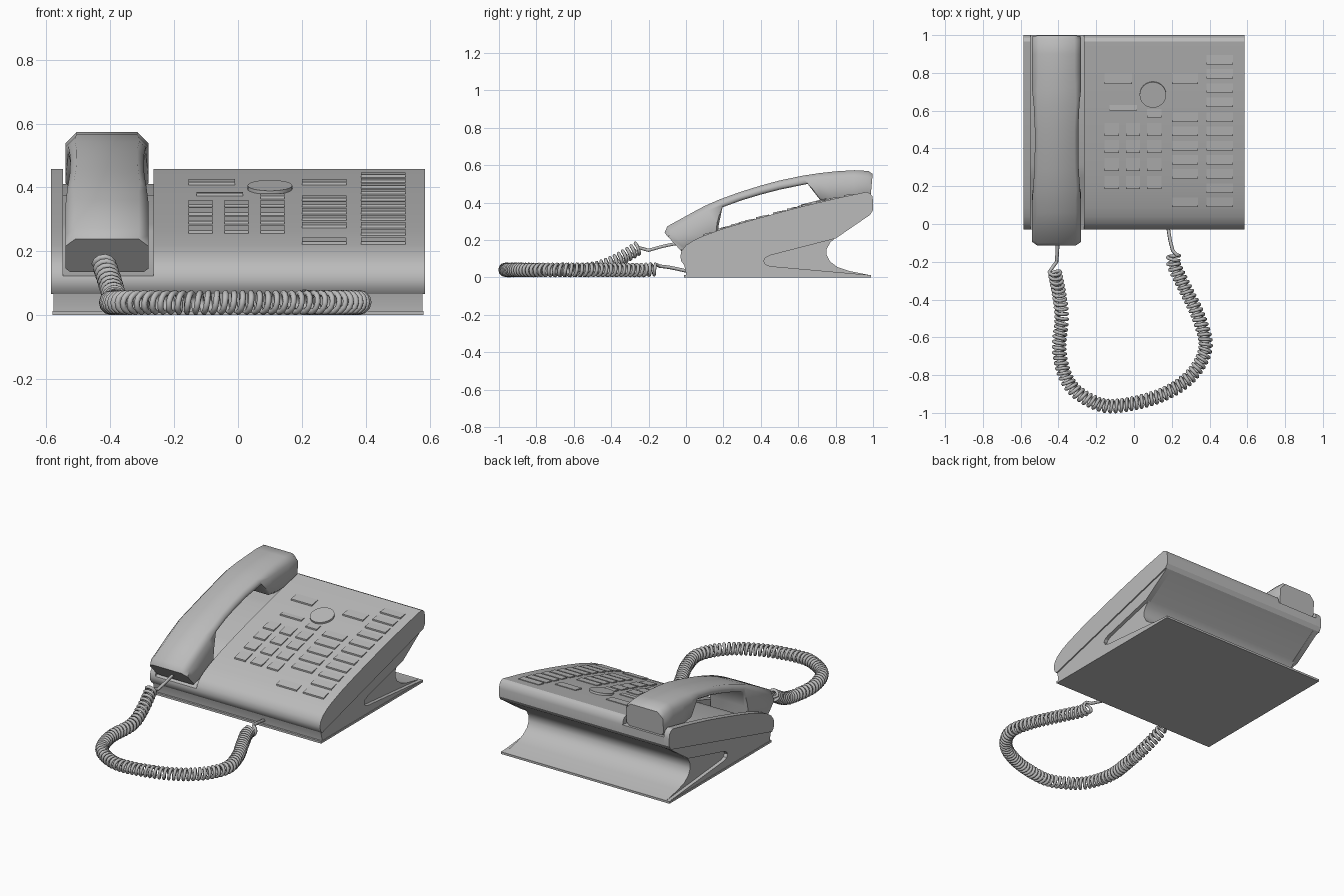
import bpy, bmesh, math
from mathutils import Vector

if "Cube" in bpy.data.objects:
    bpy.data.objects.remove(bpy.data.objects["Cube"], do_unlink=True)

grey = bpy.data.materials.new("plain_grey")
grey.use_nodes = True
grey.diffuse_color = (0.5, 0.5, 0.5, 1)
grey.node_tree.nodes["Principled BSDF"].inputs["Base Color"].default_value = (0.5, 0.5, 0.5, 1)


def finish(name, bm, angle=30):
    bmesh.ops.recalc_face_normals(bm, faces=bm.faces)
    mesh = bpy.data.meshes.new(name)
    bm.to_mesh(mesh)
    bm.free()
    obj = bpy.data.objects.new(name, mesh)
    bpy.context.collection.objects.link(obj)
    mesh.materials.append(grey)
    for other in bpy.context.selected_objects:
        other.select_set(False)
    obj.select_set(True)
    bpy.context.view_layer.objects.active = obj
    bpy.ops.object.shade_smooth_by_angle(angle=math.radians(angle))
    return obj


def prism(name, profile, x0, x1):
    """Extrude a side profile (y, z) across the width."""
    bm = bmesh.new()
    face = bm.faces.new([bm.verts.new((x0, y, z)) for y, z in profile])
    ext = bmesh.ops.extrude_face_region(bm, geom=[face])["geom"]
    moved = [v for v in ext if isinstance(v, bmesh.types.BMVert)]
    bmesh.ops.translate(bm, verts=moved, vec=(x1 - x0, 0, 0))
    return finish(name, bm)


def smooth_path(points, steps):
    """Catmull-Rom curve through the points."""
    pts = [Vector(p) for p in points]
    pts = [2 * pts[0] - pts[1]] + pts + [2 * pts[-1] - pts[-2]]
    out = []
    for a, b, c, d in zip(pts, pts[1:], pts[2:], pts[3:]):
        for i in range(steps):
            t = i / steps
            out.append(0.5 * (2 * b + (c - a) * t + (2 * a - 5 * b + 4 * c - d) * t * t
                              + (3 * b - a - 3 * c + d) * t ** 3))
    return out + [pts[-2]]


# Upper shell: main deck, left rim and the handset cradle between them
back = [(0.985, 0.449), (0.996, 0.434), (1.0, 0.41), (1.0, 0.36), (0.985, 0.335)]
nose = [(-0.01, 0.067), (-0.025, 0.085), (-0.03, 0.11), (-0.025, 0.14)]
deck = [(0.0, 0.172), (0.04, 0.198), (0.09, 0.221), (0.19, 0.258), (0.315, 0.296),
        (0.465, 0.338), (0.62, 0.379), (0.8, 0.422), (0.965, 0.457)]
prism("main_deck", nose + deck + back, -0.265, 0.585)
prism("left_rim", nose + deck + back, -0.585, -0.548)

# The cradle is sunk under the two heads and nearly flush under the grip
cradle = nose[:3] + [(-0.028, 0.122), (0.12, 0.172), (0.25, 0.262), (0.315, 0.285),
                     (0.465, 0.327), (0.65, 0.374), (0.7, 0.38), (0.8, 0.39),
                     (0.985, 0.41)] + back[2:]
prism("handset_cradle", cradle, -0.548, -0.265)

# Stand with concave back, V-shaped side skins and base plate
front = [(0.0, 0.013), (-0.002, 0.035), (-0.01, 0.067), (0.985, 0.335)]
hollow = [(0.8, 0.212), (0.77, 0.185), (0.752, 0.15), (0.752, 0.12), (0.77, 0.085),
          (0.81, 0.055), (0.87, 0.035), (0.98, 0.013)]
prism("stand_core", front + hollow, -0.555, 0.555)
pocket = [(0.8, 0.208), (0.45, 0.118), (0.425, 0.105), (0.415, 0.088), (0.425, 0.07),
          (0.45, 0.06), (0.98, 0.013)]
for side, x in (("left", 0.542), ("right", -0.577)):
    prism(side + "_stand_skin", front + pocket, x, x + 0.035)
prism("base_plate", [(-0.012, 0), (0.99, 0), (0.99, 0.013), (-0.012, 0.013)], -0.58, 0.58)

# Handset: chamfered section lofted from mouthpiece over grip to earpiece
# Each station is top (y, z), bottom (y, z), half width, chamfer
stations = [
    ((-0.115, 0.238), (-0.02, 0.135), 0.13, 0.03),
    ((-0.1, 0.273), (0.01, 0.142), 0.13, 0.03),
    ((0.06, 0.361), (0.165, 0.195), 0.13, 0.03),
    ((0.1, 0.382), (0.175, 0.28), 0.129, 0.03),
    ((0.18, 0.417), (0.195, 0.375), 0.124, 0.02),
    ((0.29, 0.457), (0.3, 0.413), 0.117, 0.02),
    ((0.4, 0.491), (0.4, 0.443), 0.115, 0.02),
    ((0.5, 0.518), (0.5, 0.469), 0.115, 0.02),
    ((0.62, 0.543), (0.65, 0.5), 0.121, 0.02),
    ((0.71, 0.557), (0.72, 0.41), 0.13, 0.03),
    ((0.8, 0.567), (0.8, 0.395), 0.13, 0.035),
    ((0.9, 0.573), (0.89, 0.4), 0.13, 0.035),
    ((0.975, 0.569), (0.97, 0.4), 0.13, 0.035),
    ((0.998, 0.553), (0.985, 0.41), 0.127, 0.035),
]
bm = bmesh.new()
rings = []
for top, bottom, w, c in stations:
    top, bottom = Vector((-0.41, *top)), Vector((-0.41, *bottom))
    down = (bottom - top).normalized()
    low = c * 0.5
    half = [(w - c, top), (w, top + down * c), (w, bottom - down * low), (w - low, bottom)]
    ring = [p + Vector((x, 0, 0)) for x, p in half]
    ring += [p - Vector((x, 0, 0)) for x, p in reversed(half)]
    rings.append([bm.verts.new(p) for p in ring])
for a, b in zip(rings, rings[1:]):
    for i in range(8):
        j = (i + 1) % 8
        bm.faces.new((a[i], a[j], b[j], b[i]))
bm.faces.new(rings[0])
bm.faces.new(rings[-1])
finish("handset", bm, 48)


# Buttons lying on the curved deck, standing proud at the front edge
def deck_height(y):
    for (y0, z0), (y1, z1) in zip(deck, deck[1:]):
        if y <= y1:
            return z0 + (z1 - z0) * (y - y0) / (y1 - y0)
    return deck[-1][1]


def button(name, x0, x1, y, depth):
    za, zb = deck_height(y), deck_height(y + depth)
    prism(name, [(y, za - 0.005), (y, za + 0.009), (y + depth, zb + 0.004),
                 (y + depth, zb - 0.005)], x0, x1)


for col, x in enumerate((-0.155, -0.042, 0.07)):
    for row, y in enumerate((0.185, 0.28, 0.375, 0.465)):
        button(f"number_key_{row}_{col}", x, x + 0.075, y, 0.07)
for row, y in enumerate((0.09, 0.24, 0.315, 0.39, 0.465, 0.54)):
    button(f"function_key_{row}", 0.2, 0.34, y, 0.05)
for row, y in enumerate((0.09, 0.165, 0.24, 0.315, 0.39, 0.465, 0.54, 0.62, 0.695, 0.77, 0.845)):
    button(f"memory_key_{row}", 0.385, 0.525, y, 0.05)
button("mode_key", 0.07, 0.145, 0.565, 0.045)
button("long_bar", -0.13, 0.015, 0.6, 0.03)
button("left_label", -0.155, -0.01, 0.74, 0.06)
button("right_label", 0.2, 0.34, 0.74, 0.06)

# Round navigation pad
bm = bmesh.new()
bmesh.ops.create_cone(bm, cap_ends=True, segments=32, radius1=0.07, radius2=0.07, depth=0.016)
pad = finish("round_pad", bm)
pad.location = (0.1, 0.685, deck_height(0.685) + 0.004)
pad.rotation_euler.x = math.atan(0.25)

# Coiled cord with straight leads at both ends
path = smooth_path([
    (-0.42, -0.25, 0.16), (-0.395, -0.38, 0.085), (-0.383, -0.5, 0.045), (-0.395, -0.68, 0.04),
    (-0.34, -0.85, 0.04), (-0.21, -0.945, 0.04), (-0.08, -0.962, 0.04), (0.135, -0.91, 0.04),
    (0.295, -0.81, 0.04), (0.378, -0.66, 0.04), (0.345, -0.5, 0.04), (0.27, -0.34, 0.04),
    (0.213, -0.22, 0.04), (0.21, -0.16, 0.045)], 40)
pitch, coil_radius, per_turn = 0.027, 0.03, 12
coil, travelled, sample = [], 0.0, 0.0
for p, q in zip(path, path[1:]):
    step = (q - p).length
    tangent = (q - p).normalized()
    side = tangent.cross(Vector((0, 0, 1))).normalized()
    up = side.cross(tangent)
    while sample <= travelled + step:
        angle = math.tau * sample / pitch
        centre = p + tangent * (sample - travelled)
        coil.append(centre + coil_radius * (math.cos(angle) * side + math.sin(angle) * up))
        sample += pitch / per_turn
    travelled += step
lead_in = smooth_path([(-0.41, -0.03, 0.185), (-0.405, -0.12, 0.167), (-0.41, -0.2, 0.145)], 6)
lead_out = smooth_path([(0.205, -0.14, 0.06), (0.19, -0.08, 0.052), (0.175, 0.02, 0.03)], 6)
cord_points = lead_in + coil + lead_out
curve = bpy.data.curves.new("coiled_cord", "CURVE")
curve.dimensions = "3D"
curve.bevel_depth = 0.0095
curve.bevel_resolution = 1
curve.use_fill_caps = True
spline = curve.splines.new("POLY")
spline.points.add(len(cord_points) - 1)
for point, p in zip(spline.points, cord_points):
    point.co = (*p, 1)
curve.materials.append(grey)
bpy.context.collection.objects.link(bpy.data.objects.new("coiled_cord", curve))
